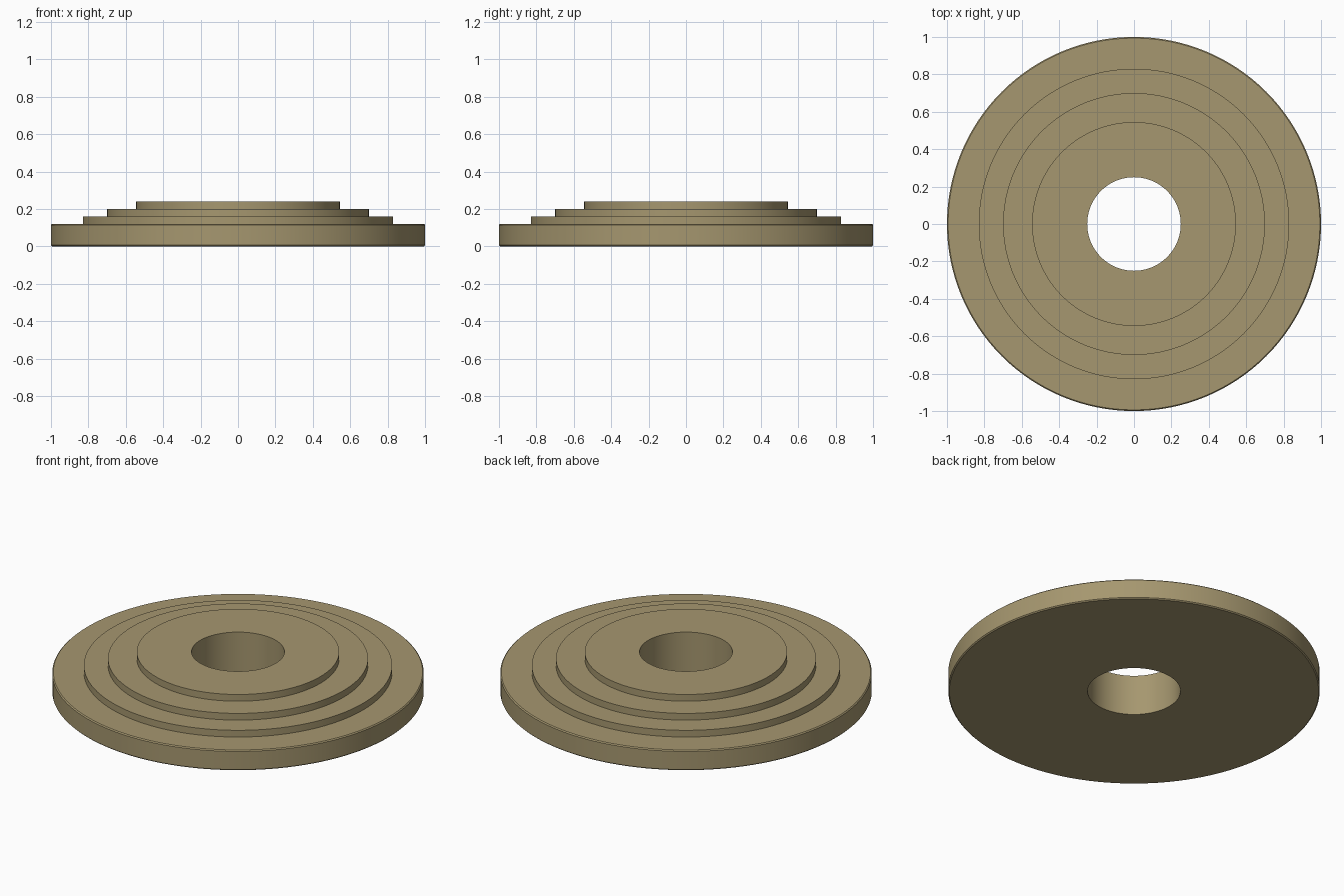
import bpy, bmesh, math

if "Cube" in bpy.data.objects:
    bpy.data.objects.remove(bpy.data.objects["Cube"])

SEGMENTS = 128
HOLE = 0.25
BEVEL = 0.006

# stepped half-section (radius, height), from the hole's bottom edge outward and up
profile = [
    (HOLE, 0.0), (1.0 - BEVEL, 0.0), (1.0, BEVEL),
    (1.0, 0.12 - BEVEL), (1.0 - BEVEL, 0.12),
]
# three raised tiers: radius, bottom, top
for r, z0, z1 in [(0.83, 0.12, 0.16), (0.70, 0.16, 0.20), (0.545, 0.20, 0.24)]:
    profile += [(r, z0), (r, z1)]
profile.append((HOLE, 0.24))

# stepped disc: revolve the closed section around z
bm = bmesh.new()
rings = []
for i in range(SEGMENTS):
    a = 2 * math.pi * i / SEGMENTS
    rings.append([bm.verts.new((r * math.cos(a), r * math.sin(a), z)) for r, z in profile])
n = len(profile)
for i in range(SEGMENTS):
    a, b = rings[i], rings[(i + 1) % SEGMENTS]
    for j in range(n):
        k = (j + 1) % n
        bm.faces.new((a[j], b[j], b[k], a[k]))
bmesh.ops.recalc_face_normals(bm, faces=bm.faces)
mesh = bpy.data.meshes.new("stepped_disc")
bm.to_mesh(mesh)
bm.free()
disc = bpy.data.objects.new("stepped_disc", mesh)
bpy.context.collection.objects.link(disc)

# tan material
mat = bpy.data.materials.new("tan")
mat.diffuse_color = (0.38, 0.31, 0.16, 1.0)
mat.use_nodes = True
mat.node_tree.nodes["Principled BSDF"].inputs["Base Color"].default_value = mat.diffuse_color
mesh.materials.append(mat)

bpy.context.view_layer.objects.active = disc
disc.select_set(True)
bpy.ops.object.shade_smooth_by_angle(angle=math.radians(30))
